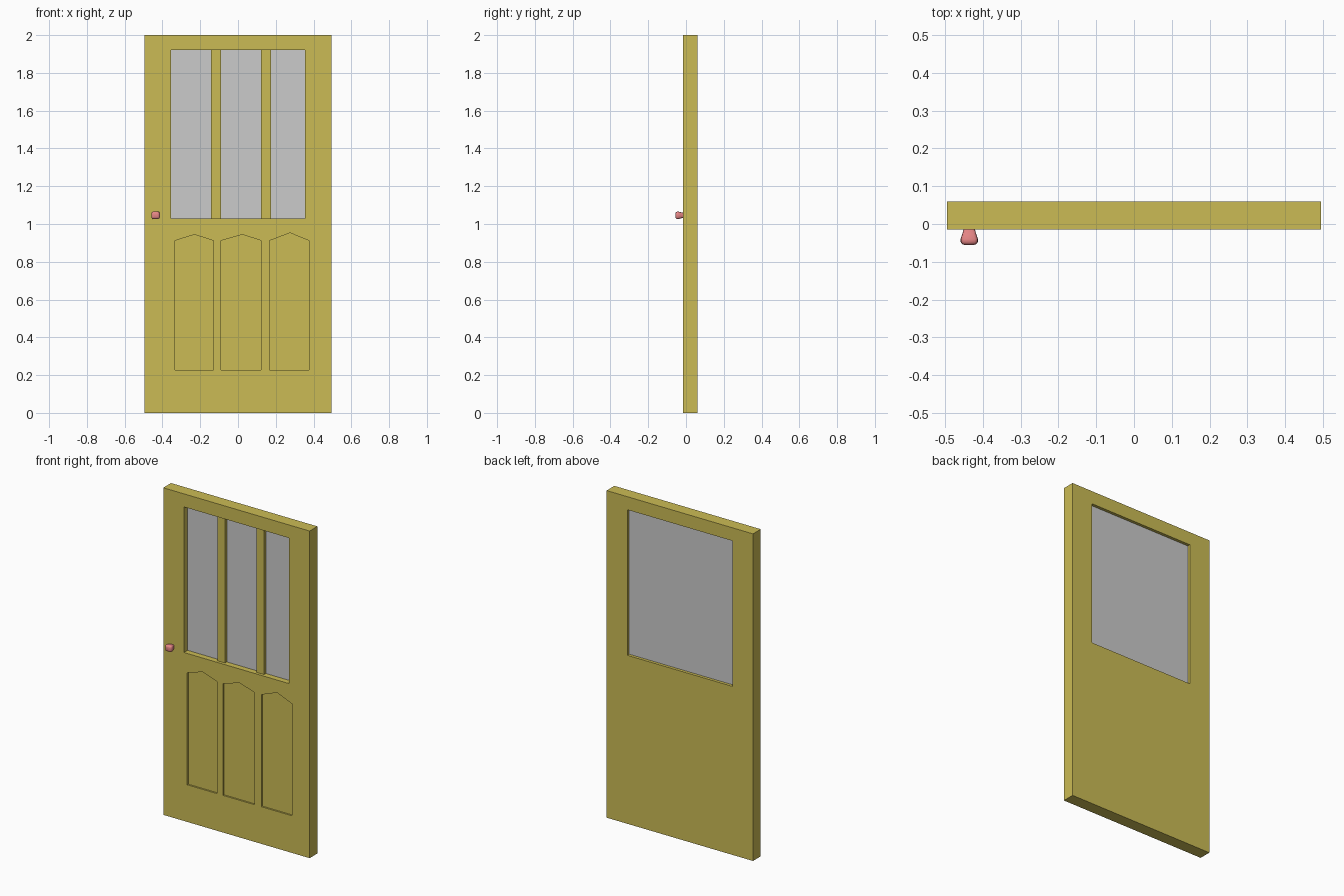
import bpy, bmesh, math

if "Cube" in bpy.data.objects:
    bpy.data.objects.remove(bpy.data.objects["Cube"])


def material(name, rgb):
    m = bpy.data.materials.new(name)
    m.diffuse_color = (*rgb, 1)
    m.use_nodes = True
    m.node_tree.nodes["Principled BSDF"].inputs["Base Color"].default_value = m.diffuse_color
    return m


paint = material("yellow_paint", (0.60, 0.50, 0.09))
pink = material("pink_knob", (0.80, 0.24, 0.24))


def loft(name, rings, mat=None):
    """Closed solid through a list of equal-length point rings."""
    bm = bmesh.new()
    vs = [[bm.verts.new(p) for p in r] for r in rings]
    n = len(vs[0])
    for a, b in zip(vs, vs[1:]):
        for i in range(n):
            j = (i + 1) % n
            bm.faces.new((a[i], a[j], b[j], b[i]))
    bm.faces.new(vs[0])
    bm.faces.new(vs[-1])
    bmesh.ops.recalc_face_normals(bm, faces=bm.faces)
    me = bpy.data.meshes.new(name)
    bm.to_mesh(me)
    bm.free()
    ob = bpy.data.objects.new(name, me)
    bpy.context.collection.objects.link(ob)
    if mat:
        me.materials.append(mat)
    return ob


def prism(name, outline, y0, y1, mat=None):
    return loft(name, [[(x, y, z) for x, z in outline] for y in (y0, y1)], mat)


def rect(x0, x1, z0, z1):
    return [(x0, z0), (x1, z0), (x1, z1), (x0, z1)]


FRONT, BACK = -0.015, 0.06

# Door slab
door = prism("door_slab", rect(-0.495, 0.495, 0, 2), FRONT, BACK, paint)

# Window opening and three shallow peaked panels, cut from the slab
cutters = [prism("window_cutter", rect(-0.355, 0.355, 1.03, 1.92), -0.2, 0.2, paint)]
for x0, xp, x1, zp in ((-0.333, -0.23, -0.131, 0.944),
                       (-0.09, 0.024, 0.122, 0.944),
                       (0.168, 0.275, 0.375, 0.953)):
    outline = [(x0, 0.227), (x1, 0.227), (x1, 0.912), (xp, zp), (x0, 0.912)]
    cutters.append(prism("panel_cutter", outline, -0.2, FRONT + 0.01, paint))

bpy.context.view_layer.objects.active = door
for c in cutters:
    mod = door.modifiers.new("cut", 'BOOLEAN')
    mod.operation = 'DIFFERENCE'
    mod.solver = 'EXACT'
    mod.object = c
    bpy.ops.object.modifier_apply(modifier=mod.name)
    bpy.data.objects.remove(c)

# Glass pane and the two bars in front of it
prism("glass_pane", rect(-0.355, 0.355, 1.03, 1.92), 0.02, 0.042)
for name, x in (("left_window_bar", -0.116), ("right_window_bar", 0.149)):
    prism(name, rect(x - 0.026, x + 0.026, 1.03, 1.92), 0.003, 0.02, paint)

# Knob: rounded-square sections flaring toward a domed front
KX, KZ = -0.436, 1.046


def rounded_square(y, r, n=16):
    ring = []
    for i in range(n):
        a = math.tau * i / n
        c, s = math.cos(a), math.sin(a)
        ring.append((KX + r * math.copysign(abs(c) ** 0.5, c), y,
                     KZ + 0.86 * r * math.copysign(abs(s) ** 0.5, s)))
    return ring


knob = loft("door_knob", [rounded_square(y, r) for y, r in (
    (-0.010, 0.014), (-0.018, 0.016), (-0.028, 0.019), (-0.040, 0.023),
    (-0.048, 0.0225), (-0.053, 0.019), (-0.056, 0.012))], pink)
bpy.ops.object.select_all(action='DESELECT')
knob.select_set(True)
bpy.context.view_layer.objects.active = knob
bpy.ops.object.shade_smooth_by_angle(angle=math.radians(40))
